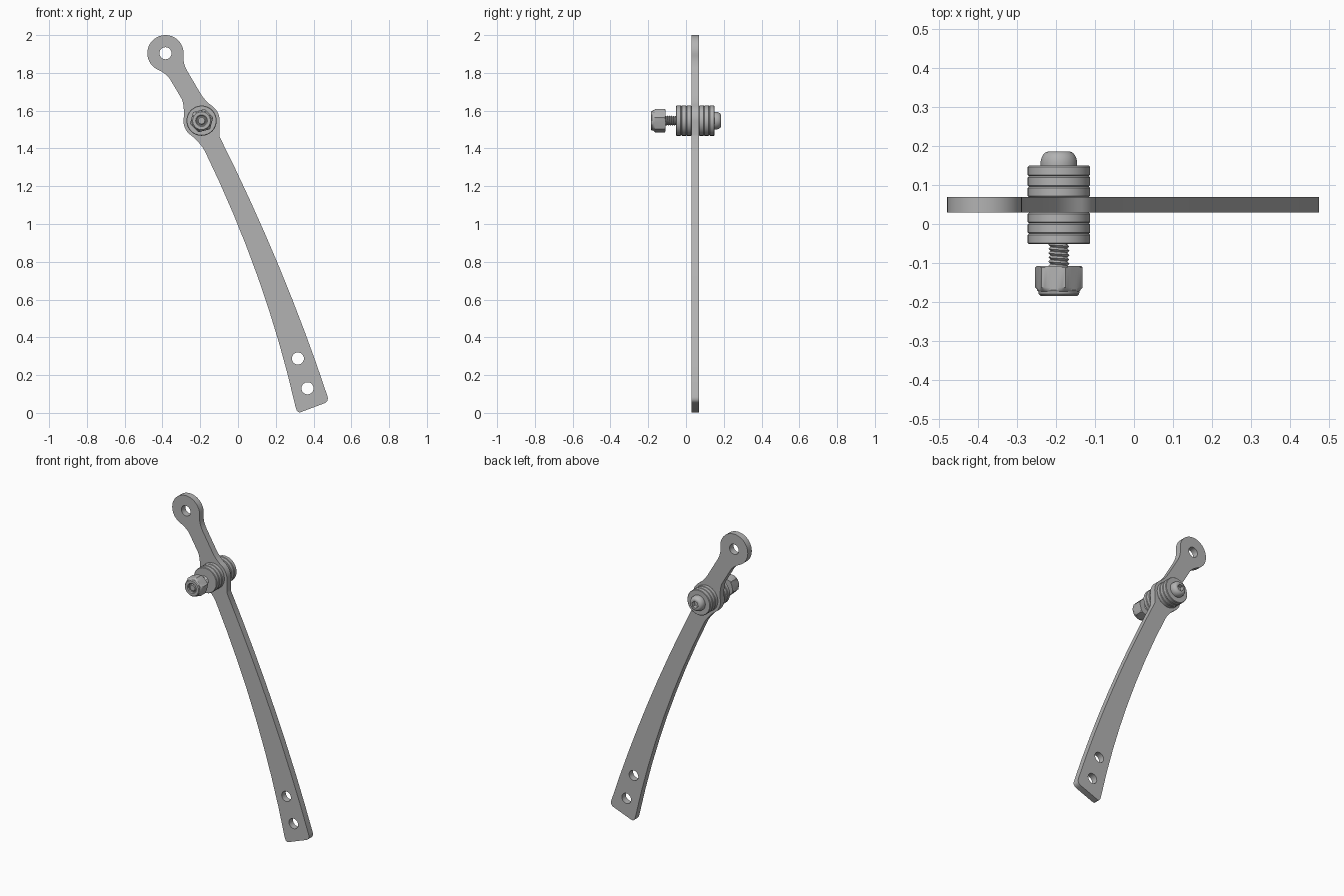
import bpy, bmesh
from math import sin, cos, pi, radians
from mathutils import Vector

cube = bpy.data.objects.get("Cube")
if cube:
    bpy.data.objects.remove(cube)

steel = bpy.data.materials.new("grey steel")
steel.use_nodes = True
GREY = (0.45, 0.45, 0.45, 1)
steel.diffuse_color = GREY
steel.node_tree.nodes["Principled BSDF"].inputs["Base Color"].default_value = GREY

HEAD = Vector((-0.384, 1.904))     # upper eye of the lever
PIVOT = Vector((-0.193, 1.547))    # bolt axis
BACK, FRONT = 0.069, 0.029         # faces of the lever plate


def arc(c, r, a0, a1, n):
    angles = [radians(a0 + (a1 - a0) * i / n) for i in range(n + 1)]
    return [c + r * Vector((cos(a), sin(a))) for a in angles]


def bend(a, b, c, n=6):
    """Inner points of a quadratic curve from a to c, pulled towards b."""
    a, b, c = Vector(a), Vector(b), Vector(c)
    ts = [i / n for i in range(n + 1)]
    return [a * (1 - t) ** 2 + b * 2 * t * (1 - t) + c * t * t for t in ts]


def finish(obj, angle=30):
    obj.data.materials.clear()
    obj.data.materials.append(steel)
    bpy.ops.object.select_all(action='DESELECT')
    obj.select_set(True)
    bpy.context.view_layer.objects.active = obj
    bpy.ops.object.shade_smooth_by_angle(angle=radians(angle))


def lathe(name, rings, pitch=0, segs=48, turn=15):
    """Spin (radius, y) rings round the bolt axis; a third value is the
    corner radius of a hexagon that limits the ring."""
    bm = bmesh.new()
    rows = []
    for radius, y, *hexa in rings:
        row = []
        for i in range(segs):
            a = 2 * pi * i / segs
            r = radius
            if hexa:
                r = min(r, hexa[0] * cos(pi / 6) / cos(a % (pi / 3) - pi / 6))
            w = a + radians(turn)
            row.append(bm.verts.new((PIVOT.x + r * cos(w), y + pitch * i / segs,
                                     PIVOT.y + r * sin(w))))
        rows.append(row)
    for k in range(len(rows) - 1):
        p, q = rows[k], rows[k + 1]
        for i in range(segs):
            j = (i + 1) % segs
            if pitch and j == 0:
                # join the helix to its next turn across the seam
                if k + 3 < len(rows):
                    bm.faces.new((p[i], rows[k + 2][0], rows[k + 3][0], q[i]))
            else:
                bm.faces.new((p[i], p[j], q[j], q[i]))
    if not pitch:
        bm.faces.new(rows[0])
        bm.faces.new(rows[-1])
    bmesh.ops.recalc_face_normals(bm, faces=bm.faces)
    mesh = bpy.data.meshes.new(name)
    bm.to_mesh(mesh)
    bm.free()
    obj = bpy.data.objects.new(name, mesh)
    bpy.context.collection.objects.link(obj)
    finish(obj)
    return obj


# Lever plate: outline with three holes
eye = arc(HEAD, 0.096, -9, 245, 32)
boss_left = arc(PIVOT, 0.096, 165, 226, 10)
boss_right = arc(PIVOT, 0.096, 0, 52, 10)
outline = (
    eye
    + bend(eye[-1], (-0.384, 1.799), (-0.362, 1.770))[1:]
    + bend((-0.299, 1.664), (-0.286, 1.638), boss_left[0])[:-1]
    + boss_left
    + bend(boss_left[-1], (-0.209, 1.442), (-0.177, 1.389))[1:-1]
    + bend((-0.177, 1.389), (0.148, 0.722), (0.304, 0.034), 8)
    + bend((0.304, 0.034), (0.312, -0.004), (0.333, 0.004))[1:]
    + bend((0.450, 0.048), (0.482, 0.058), (0.474, 0.087))
    + bend((0.474, 0.087), (0.246, 0.775), (-0.098, 1.463), 8)[1:]
    + bend((-0.098, 1.463), (-0.099, 1.497), boss_right[0])[1:-1]
    + boss_right
    + bend(boss_right[-1], (-0.172, 1.648), (-0.198, 1.690))[1:]
    + bend((-0.267, 1.807), (-0.291, 1.847), eye[0])[:-1]
)
holes = [arc(Vector(c), 0.032, 0, 360, 32)[:-1]
         for c in (HEAD, (0.317, 0.288), (0.368, 0.130))]

curve = bpy.data.curves.new("lever_plate", 'CURVE')
curve.dimensions = '2D'
curve.fill_mode = 'BOTH'
curve.extrude = (BACK - FRONT) / 2
for loop in [outline] + holes:
    spline = curve.splines.new('POLY')
    spline.points.add(len(loop) - 1)
    for point, p in zip(spline.points, loop):
        point.co = (p.x, p.y, 0, 1)
    spline.use_cyclic_u = True
plate = bpy.data.objects.new("lever_plate", curve)
bpy.context.collection.objects.link(plate)
plate.rotation_euler.x = pi / 2
plate.location.y = (BACK + FRONT) / 2
bpy.ops.object.select_all(action='DESELECT')
plate.select_set(True)
bpy.context.view_layer.objects.active = plate
bpy.ops.object.convert(target='MESH')
bm = bmesh.new()
bm.from_mesh(plate.data)
bmesh.ops.remove_doubles(bm, verts=bm.verts, dist=0.0001)
bmesh.ops.recalc_face_normals(bm, faces=bm.faces)
bm.to_mesh(plate.data)
bm.free()
finish(plate)

# Three washers on each side of the plate
T, R, B = 0.027, 0.08, 0.003
for side, start, step in (("back", BACK, T), ("front", FRONT, -T)):
    for n in range(3):
        y0 = start + n * step
        y1 = y0 + step
        b = B if step > 0 else -B
        lathe(f"{side}_washer_{n + 1}",
              [(R - B, y0), (R, y0 + b), (R, y1 - b), (R - B, y1)])

# Button head with a hexagonal socket
top = BACK + 3 * T
dome = [(0.027 + 0.02 * cos(a), top + 0.005 + 0.031 * sin(a))
        for a in [pi / 2 * i / 8 for i in range(9)]]
lathe("bolt_head", [(0.047, top)] + dome
      + [(1, top + 0.036, 0.022), (1, top + 0.012, 0.022)])

# Bolt core and helical thread
lathe("bolt_shank", [(0.022, top), (0.022, -0.174), (0.017, -0.179)])
PITCH = 0.011
thread = []
for n in range(9):
    y = -0.14 + n * PITCH
    thread += [(0.0215, y), (0.027, y + PITCH / 2)]
lathe("bolt_thread", thread, pitch=PITCH)

# Lock nut: chamfered hexagon with a rounded collar and open bore
H = 0.0635
lathe("lock_nut", [
    (0.027, -0.108), (0.058, -0.108, H), (H, -0.112, H), (H, -0.163, H),
    (0.056, -0.170, H), (0.053, -0.173), (0.052, -0.180), (0.047, -0.185),
    (0.031, -0.185), (0.026, -0.180), (0.026, -0.172)])
